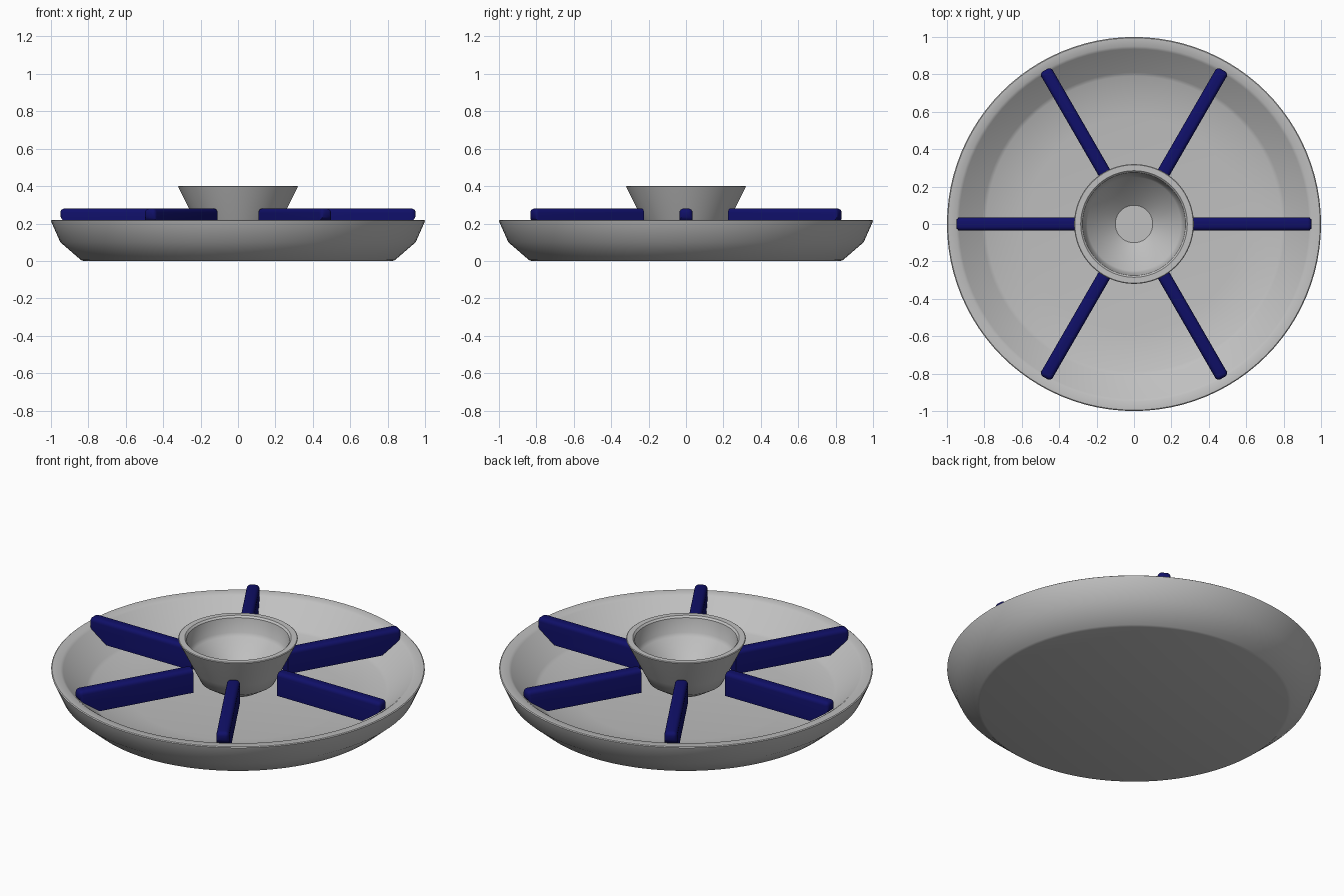
import bpy, bmesh, math
from mathutils import Matrix

if "Cube" in bpy.data.objects:
    bpy.data.objects.remove(bpy.data.objects["Cube"], do_unlink=True)


def make_material(name, rgb):
    mat = bpy.data.materials.new(name)
    mat.use_nodes = True
    colour = (*rgb, 1)
    mat.diffuse_color = colour
    mat.node_tree.nodes["Principled BSDF"].inputs["Base Color"].default_value = colour
    return mat


def finish(bm, name, mat, angle):
    bmesh.ops.remove_doubles(bm, verts=bm.verts, dist=0.0005)
    bmesh.ops.recalc_face_normals(bm, faces=bm.faces)
    mesh = bpy.data.meshes.new(name)
    bm.to_mesh(mesh)
    bm.free()
    mesh.materials.append(mat)
    obj = bpy.data.objects.new(name, mesh)
    bpy.context.collection.objects.link(obj)
    bpy.ops.object.select_all(action="DESELECT")
    obj.select_set(True)
    bpy.context.view_layer.objects.active = obj
    bpy.ops.object.shade_smooth_by_angle(angle=math.radians(angle))
    return obj


def lathe(name, profile, mat, steps=96, angle=35):
    """Spin a closed (radius, height) profile about the z axis."""
    bm = bmesh.new()
    verts = [bm.verts.new((r, 0, z)) for r, z in profile]
    edges = [bm.edges.new(pair) for pair in zip(verts, verts[1:])]
    bmesh.ops.spin(bm, geom=verts + edges, cent=(0, 0, 0), axis=(0, 0, 1),
                   angle=math.tau, steps=steps, use_merge=True)
    return finish(bm, name, mat, angle)


def divider(name, turn, mat, width=0.07):
    """Upright plate with a slanted lower outer corner and rounded top."""
    outline = [(0.28, 0.145), (0.835, 0.145), (0.95, 0.225), (0.95, 0.28), (0.28, 0.28)]
    bm = bmesh.new()
    face = bm.faces.new([bm.verts.new((x, -width / 2, z)) for x, z in outline])
    side = bmesh.ops.extrude_face_region(bm, geom=[face])["geom"]
    bmesh.ops.translate(bm, vec=(0, width, 0),
                        verts=[v for v in side if isinstance(v, bmesh.types.BMVert)])
    # Round the long top edges and the outer end
    rounded = [e for e in bm.edges
               if all(v.co.z > 0.2 for v in e.verts)
               and any(v.co.x > 0.9 for v in e.verts)]
    bmesh.ops.bevel(bm, geom=rounded, offset=0.022, segments=4, profile=0.5, affect="EDGES")
    bmesh.ops.rotate(bm, verts=bm.verts, cent=(0, 0, 0), matrix=Matrix.Rotation(turn, 3, "Z"))
    return finish(bm, name, mat, 40)


grey = make_material("light grey", (0.527, 0.527, 0.527))
navy = make_material("navy blue", (0.005, 0.005, 0.14))

# Wide shallow tray with a flat base and gently rising floor
lathe("tray", [(0, 0), (0.825, 0), (0.84, 0.005), (0.95, 0.10), (0.998, 0.208), (1.0, 0.216),
               (0.995, 0.22), (0.95, 0.22), (0.935, 0.21), (0.81, 0.098), (0.79, 0.088),
               (0.57, 0.062), (0, 0.062)], grey)

# Small central dip bowl
lathe("dip_bowl", [(0, 0.105), (0.12, 0.105), (0.20, 0.155), (0.235, 0.225), (0.317, 0.39),
                   (0.32, 0.397), (0.316, 0.40), (0.285, 0.40), (0.275, 0.39), (0.262, 0.31),
                   (0.25, 0.29), (0.10, 0.165), (0, 0.165)], grey)

# Six radial dividers
for i in range(6):
    divider(f"divider_{i + 1}", i * math.tau / 6, navy)
